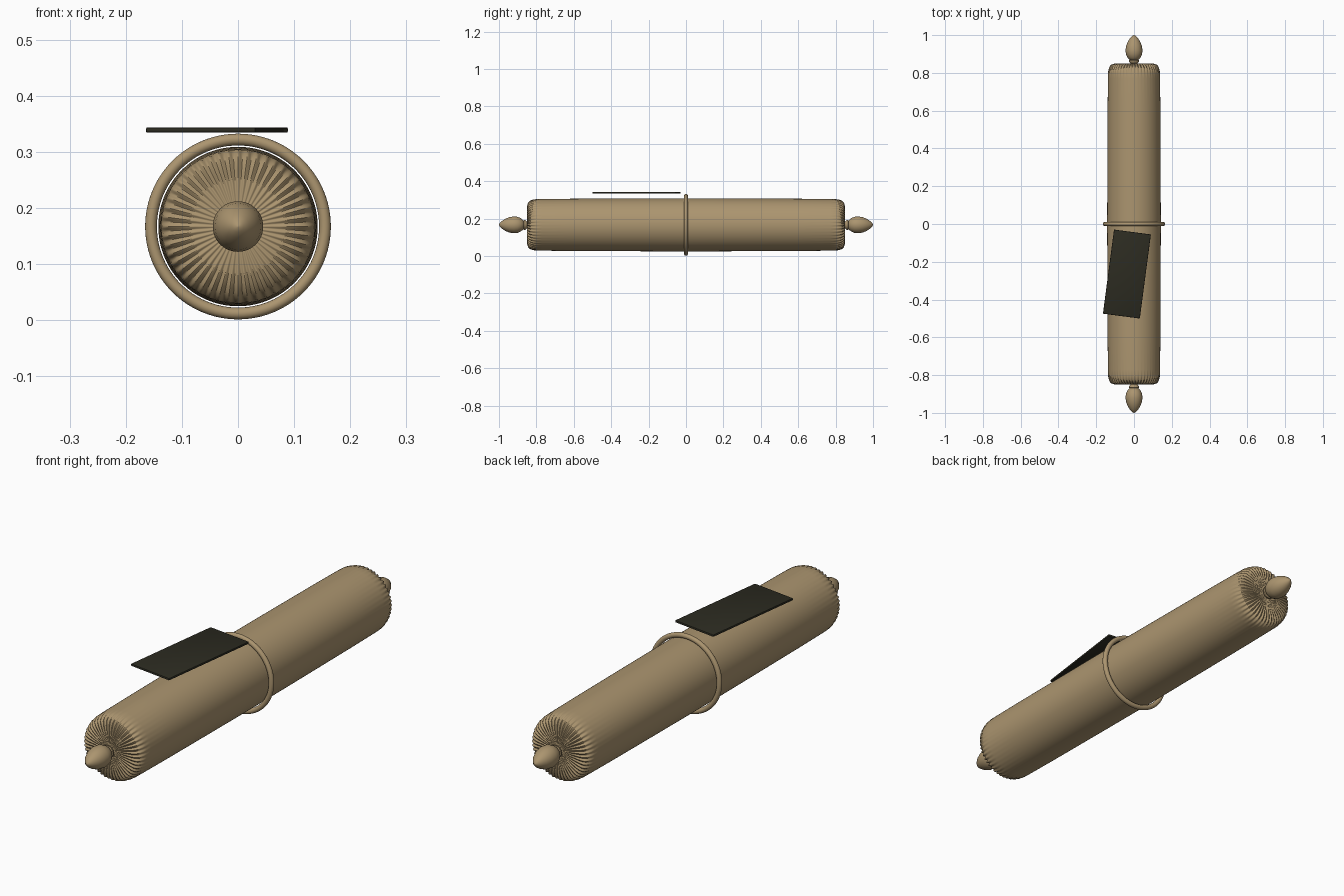
import bpy, bmesh, math
from mathutils import Matrix

cube = bpy.data.objects.get("Cube")
if cube:
    bpy.data.objects.remove(cube)

AXIS_Z = 0.167


def material(name, rgb):
    m = bpy.data.materials.new(name)
    m.use_nodes = True
    m.diffuse_color = (*rgb, 1)
    m.node_tree.nodes["Principled BSDF"].inputs["Base Color"].default_value = (*rgb, 1)
    return m


tan = material("tan cloth", (0.41, 0.30, 0.16))
dark = material("dark card", (0.025, 0.024, 0.015))


def finish(name, bm, mat, angle=50):
    bmesh.ops.recalc_face_normals(bm, faces=bm.faces)
    me = bpy.data.meshes.new(name)
    bm.to_mesh(me)
    bm.free()
    me.materials.append(mat)
    ob = bpy.data.objects.new(name, me)
    bpy.context.collection.objects.link(ob)
    bpy.ops.object.select_all(action="DESELECT")
    ob.select_set(True)
    bpy.context.view_layer.objects.active = ob
    bpy.ops.object.shade_smooth_by_angle(angle=math.radians(angle))
    return ob


def lathe(name, profile, sides, pleats=0, closed=False):
    """Spin (y, radius, pleat depth) points about the long axis."""
    bm = bmesh.new()
    rings = []
    for y, r, depth in profile:
        ring = []
        for i in range(sides):
            a = 2 * math.pi * i / sides
            wave = depth * math.cos(pleats * a)
            ring.append(bm.verts.new(((r + wave) * math.cos(a), y + wave * math.copysign(1, y),
                                      AXIS_Z + (r + wave) * math.sin(a))))
        rings.append(ring)
    pairs = list(zip(rings, rings[1:]))
    if closed:
        pairs.append((rings[-1], rings[0]))
    else:
        bm.faces.new(rings[0])
        bm.faces.new(rings[-1])
    for p, q in pairs:
        for i in range(sides):
            j = (i + 1) % sides
            bm.faces.new((p[i], p[j], q[j], q[i]))
    return finish(name, bm, tan)


# Rolled body with gathered ends
half = [(0.3, 0.141, 0), (0.62, 0.1395, 0), (0.77, 0.138, 0), (0.80, 0.137, 0.0005),
        (0.815, 0.134, 0.0015), (0.832, 0.127, 0.0022), (0.842, 0.117, 0.0025),
        (0.847, 0.10, 0.0022), (0.849, 0.075, 0.0016), (0.85, 0.04, 0.0006), (0.85, 0.01, 0)]
body = [(-y, r, d) for y, r, d in reversed(half)] + [(0, 0.142, 0)] + half
lathe("rolled_body", body, 288, pleats=48)

# Ring round the middle
R, T = 0.155, 0.0105
ring = [(T * math.sin(2 * math.pi * k / 16), R + T * math.cos(2 * math.pi * k / 16), 0)
        for k in range(16)]
lathe("middle_ring", ring, 96, closed=True)

# Egg-shaped toggles and the knots that hold them
egg = [(0.864, 0.012, 0), (0.870, 0.024, 0), (0.882, 0.035, 0), (0.90, 0.043, 0),
       (0.92, 0.045, 0), (0.945, 0.041, 0), (0.967, 0.032, 0), (0.985, 0.020, 0),
       (0.995, 0.010, 0), (1.0, 0.001, 0)]
knot = [(0.845, 0.012, 0), (0.853, 0.02, 0), (0.86, 0.027, 0), (0.866, 0.027, 0), (0.871, 0.018, 0)]
for side, s in (("front", -1), ("back", 1)):
    lathe(side + "_toggle", [(s * y, r, 0) for y, r, _ in egg], 48)
    lathe(side + "_knot", [(s * y, r, 0) for y, r, _ in knot], 32)

# Thin card resting on top
bm = bmesh.new()
place = (Matrix.Translation((-0.0375, -0.265, 0.339)) @ Matrix.Rotation(math.radians(-7.5), 4, "Z")
         @ Matrix.Diagonal((0.197, 0.449, 0.0095, 1)))
bmesh.ops.create_cube(bm, size=1, matrix=place)
bmesh.ops.bevel(bm, geom=bm.edges[:], offset=0.003, segments=2, profile=0.5, affect="EDGES")
finish("top_card", bm, dark, 40)
